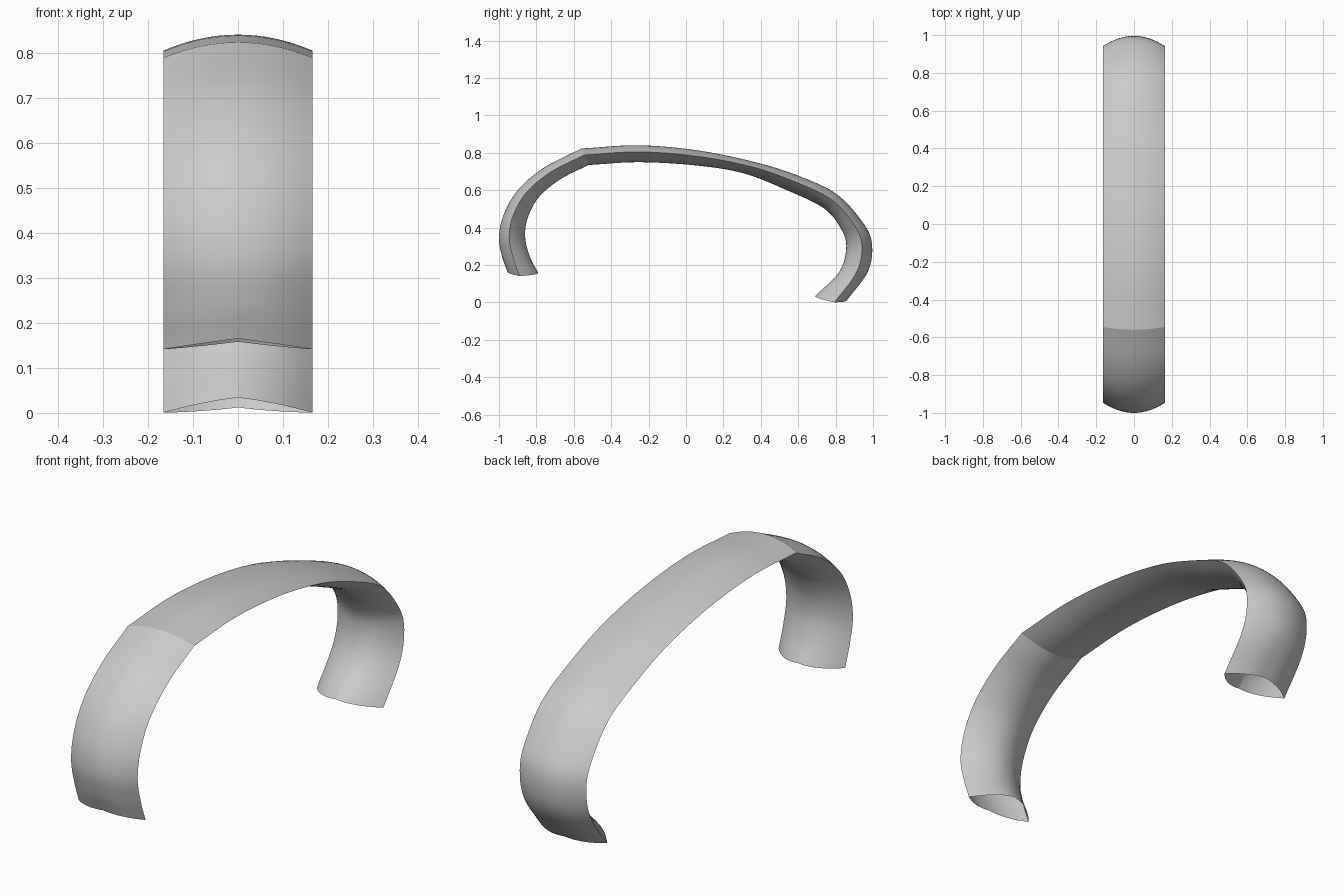
import bpy, bmesh, math
from mathutils import Vector

cube = bpy.data.objects.get("Cube")
if cube:
    bpy.data.objects.remove(cube)

HALF_WIDTH = 0.165
SEAM = 0.39        # seam position between outer and inner rail
STEPS = 6          # samples per rail span
ARC = 16           # segments across each shell

# Side profile stations: outer y, outer z, inner y, inner z
FRONT = [(-.955, .165, -.79, .158), (-.985, .25, -.835, .245), (-1, .35, -.86, .35),
         (-.975, .47, -.845, .455), (-.90, .60, -.785, .565), (-.76, .72, -.67, .66),
         (-.56, .823, -.52, .735)]
BACK = [FRONT[-1], (-.25, .84, -.25, .75), (.07, .812, .06, .732), (.39, .745, .31, .69),
        (.62, .67, .54, .60), (.80, .583, .735, .505), (.925, .455, .825, .40),
        (.992, .33, .857, .30), (.975, .17, .82, .165), (.86, .012, .69, .034)]


def smooth_rail(points):
    """Catmull-Rom samples through the stations."""
    p = [Vector(q) for q in points]
    p = [2 * p[0] - p[1]] + p + [2 * p[-1] - p[-2]]
    out = []
    for a, b, c, d in zip(p, p[1:], p[2:], p[3:]):
        for i in range(STEPS):
            t = i / STEPS
            out.append(0.5 * (2 * b + (c - a) * t + (2 * a - 5 * b + 4 * c - d) * t * t
                              + (3 * b - a - 3 * c + d) * t ** 3))
    return out + [p[-2]]


def section(station, drop):
    """Lens-shaped ring: bulging outer shell, then bulging inner shell."""
    outer, inner = Vector(station[:2]), Vector(station[2:])
    seam = outer.lerp(inner, SEAM)
    ring = []
    for crest, sign in ((outer, 1), (inner, -1)):
        for i in range(ARC):
            t = sign * (2 * i / ARC - 1)
            y, z = seam.lerp(crest, 1 - t * t)
            ring.append((t * HALF_WIDTH, y, z - drop * abs(t)))
    return ring


# Hollow band, open at both ends
rail = smooth_rail(FRONT)[:-1] + smooth_rail(BACK)
bm = bmesh.new()
rings = []
for k, station in enumerate(rail):
    from_start, from_end = k / STEPS, (len(rail) - 1 - k) / STEPS
    drop = 0.021 * max(0, 1 - from_start) + 0.02 * max(0, 1 - from_end)
    rings.append([bm.verts.new(co) for co in section(station, drop)])
for a, b in zip(rings, rings[1:]):
    for i in range(len(a)):
        j = (i + 1) % len(a)
        bm.faces.new((a[i], a[j], b[j], b[i]))
bmesh.ops.recalc_face_normals(bm, faces=bm.faces)
mesh = bpy.data.meshes.new("curved_band")
bm.to_mesh(mesh)
bm.free()
band = bpy.data.objects.new("curved_band", mesh)
bpy.context.collection.objects.link(band)

# Plain grey
grey = bpy.data.materials.new("light_grey")
grey.use_nodes = True
color = (0.6, 0.6, 0.6, 1)
grey.diffuse_color = color
grey.node_tree.nodes["Principled BSDF"].inputs["Base Color"].default_value = color
mesh.materials.append(grey)

# Smooth shells with crisp side seams and front crease
bpy.ops.object.select_all(action='DESELECT')
band.select_set(True)
bpy.context.view_layer.objects.active = band
bpy.ops.object.shade_smooth_by_angle(angle=math.radians(14))
